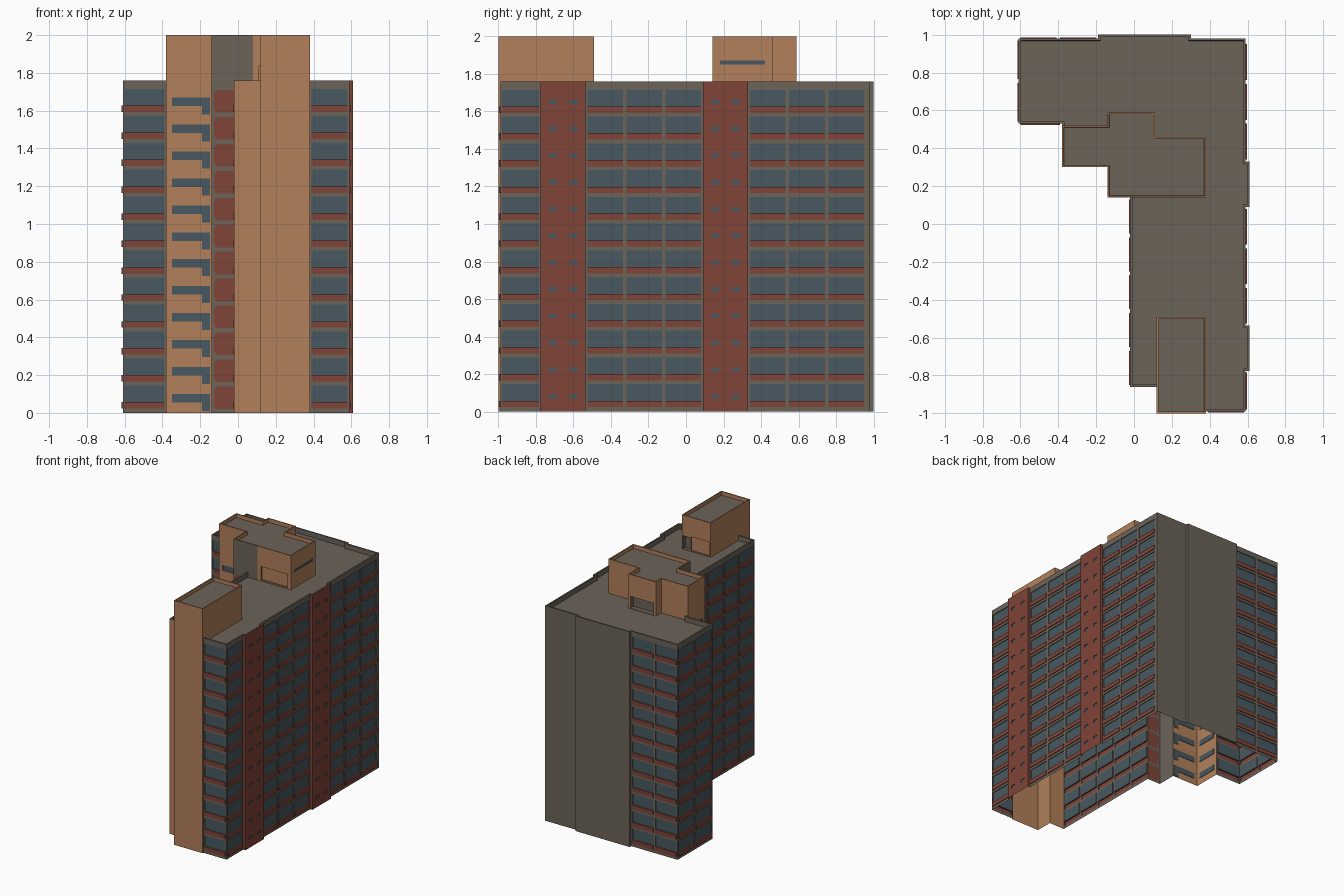
import bpy, bmesh
from mathutils import Vector

if "Cube" in bpy.data.objects:
    bpy.data.objects.remove(bpy.data.objects["Cube"])


def lin(c):
    c /= 255
    return c / 12.92 if c <= 0.04045 else ((c + 0.055) / 1.055) ** 2.4


def material(name, r, g, b):
    m = bpy.data.materials.new(name)
    m.diffuse_color = (lin(r), lin(g), lin(b), 1)
    m.use_nodes = True
    m.node_tree.nodes["Principled BSDF"].inputs["Base Color"].default_value = m.diffuse_color
    return m


MATS = [material("concrete_grey", 107, 99, 89), material("window_blue_grey", 72, 89, 97),
        material("brick_red", 128, 67, 55), material("tan_brick", 178, 128, 90)]
GREY, BLUE, RED, TAN = range(4)
FLOORS, PITCH, TOP, PENT = 12, 0.1427, 1.76, 2.0


def finish(bm, name):
    me = bpy.data.meshes.new(name)
    bm.to_mesh(me)
    bm.free()
    for m in MATS:
        me.materials.append(m)
    bpy.context.collection.objects.link(bpy.data.objects.new(name, me))


def wall(name, p, q, base, rects=(), z0=0.0, z1=TOP):
    """Wall sheet from p to q (outside on the right), cut by rects
    (u0, u1, z0, z1, material, inward depth)."""
    p, q = Vector((*p, 0)), Vector((*q, 0))
    length = (q - p).length
    d = (q - p) / length
    n = Vector((d.y, -d.x, 0))
    bm = bmesh.new()

    def quad(pts, mat):
        f = bm.faces.new([bm.verts.new(p + d * u + Vector((0, 0, z)) - n * k) for u, z, k in pts])
        f.material_index = mat

    us = sorted({round(v, 5) for r in rects for v in r[:2]} | {0, length})
    zs = sorted({round(v, 5) for r in rects for v in r[2:4]} | {z0, z1})
    for a, b in zip(us, us[1:]):
        for c, e in zip(zs, zs[1:]):
            mat, k = base, 0
            for r in rects:
                if r[0] < (a + b) / 2 < r[1] and r[2] < (c + e) / 2 < r[3]:
                    mat, k = r[4], r[5]
            quad([(a, c, k), (b, c, k), (b, e, k), (a, e, k)], mat)
    # reveals around recessed or raised panels
    for a, b, c, e, mat, k in rects:
        if k:
            ring = [(a, c), (b, c), (b, e), (a, e)]
            for s, t in zip(ring, ring[1:] + ring[:1]):
                quad([(*s, 0), (*t, 0), (*t, k), (*s, k)], mat if k < 0 else GREY)
    bmesh.ops.remove_doubles(bm, verts=bm.verts, dist=1e-5)
    finish(bm, name)


def per_floor(rects):
    return [(a, b, c + i * PITCH, e + i * PITCH, m, k)
            for i in range(FLOORS) for a, b, c, e, m, k in rects]


def bays(length, count):
    """Window over a raised red spandrel, in each bay and floor."""
    w, out = length / count, []
    for i in range(count):
        a, b = i * w + 0.01, (i + 1) * w - 0.01
        out += [(a, b, 0.023, 0.057, RED, -0.006), (a, b, 0.057, 0.146, BLUE, 0.006)]
    return per_floor(out)


def roof(name, outline, z, drop, rim, rim_mat):
    """Roof deck sunk behind a parapet."""
    bm = bmesh.new()
    f = bm.faces.new([bm.verts.new((x, y, z)) for x, y in outline])
    f.normal_update()
    f.material_index = rim_mat
    bmesh.ops.inset_region(bm, faces=[f], thickness=rim, use_even_offset=True, use_boundary=True)
    bmesh.ops.inset_region(bm, faces=[f], thickness=0.0005, depth=-drop,
                           use_even_offset=True, use_boundary=True)
    f.material_index = GREY
    finish(bm, name)


# ---- building outline, counter-clockwise: start point, wall name, base colour, panels
red_lights = per_floor([(a, a + 0.042, 0.07, 0.092, BLUE, 0.006) for a in (0.045, 0.155)])
stair_lights = per_floor([(0.03, 0.19, 0.055, 0.1, BLUE, 0.004), (0.19, 0.232, 0.01, 0.1, BLUE, 0.004)])
side_lights = per_floor([(0.03, 0.2, 0.055, 0.1, BLUE, 0.004)])
balcony_red = per_floor([(0.012, 0.12, 0.035, 0.125, RED, 0), (0.022, 0.12, 0.02, 0.14, RED, 0)])
SIDES = [
    ((0.12, -1.0), "tower_front", TAN, ()),
    ((0.38, -1.0), "tower_return", TAN, ()),
    ((0.38, -0.99), "wing_end", GREY, bays(0.21, 1)),
    ((0.59, -0.99), "right_wall_front", GREY, bays(0.215, 1)),
    ((0.59, -0.775), "front_bay_side_a", RED, ()),
    ((0.61, -0.775), "front_red_bay", RED, red_lights),
    ((0.61, -0.535), "front_bay_side_b", RED, ()),
    ((0.59, -0.535), "right_wall_middle", GREY, bays(0.625, 3)),
    ((0.59, 0.09), "back_bay_side_a", RED, ()),
    ((0.61, 0.09), "back_red_bay", RED, red_lights),
    ((0.61, 0.33), "back_bay_side_b", RED, ()),
    ((0.59, 0.33), "right_wall_back", GREY, bays(0.63, 3)),
    ((0.59, 0.98), "back_blank_wall", GREY, ()),
    ((0.30, 0.98), "back_slab_side_a", GREY, ()),
    ((0.30, 1.0), "back_slab", GREY, ()),
    ((-0.19, 1.0), "back_slab_side_b", GREY, ()),
    ((-0.19, 0.98), "back_window_wall", GREY, bays(0.42, 2)),
    ((-0.61, 0.98), "left_end_wall", GREY, bays(0.45, 2)),
    ((-0.61, 0.53), "left_front_wall", GREY, bays(0.23, 1)),
    ((-0.38, 0.53), "stair_side_wall", TAN, side_lights),
    ((-0.38, 0.30), "stair_front_wall", TAN, stair_lights),
    ((-0.14, 0.30), "core_side_wall", GREY, ()),
    ((-0.14, 0.14), "core_front_wall", GREY, balcony_red),
    ((-0.02, 0.14), "wing_left_wall", GREY, bays(1.0, 5)),
    ((-0.02, -0.86), "wing_front_wall", TAN, ()),
    ((0.12, -0.86), "tower_left", TAN, ()),
]
outline = [s[0] for s in SIDES]
for (p, name, base, rects), q in zip(SIDES, outline[1:] + outline[:1]):
    wall(name, p, q, base, rects)
roof("main_roof", outline, TOP, 0.04, 0.012, GREY)

# ---- rooftop core: walls rising from the roof deck
CORE = [(-0.38, 0.30), (-0.14, 0.30), (-0.14, 0.14), (0.08, 0.14), (0.38, 0.14), (0.38, 0.46),
        (0.11, 0.46), (0.11, 0.59), (-0.14, 0.59), (-0.14, 0.52), (-0.38, 0.52)]
core_panels = {3: [(0.03, 0.27, 1.73, 1.84, TAN, 0.012)],      # recessed front panel
               4: [(0.04, 0.28, 1.85, 1.872, BLUE, 0.004)],    # strip window
               7: [(0.02, 0.23, 1.725, 1.82, GREY, 0.04)]}     # sheltered doorway
for i, (p, q) in enumerate(zip(CORE, CORE[1:] + CORE[:1])):
    low = TOP if i in (0, 1) else 1.715
    wall(f"core_upper_wall_{i}", p, q, GREY if i in (1, 2) else TAN,
         core_panels.get(i, ()), low, PENT)
roof("core_roof", [c for c in CORE if c != (0.08, 0.14)], PENT, 0.03, 0.009, TAN)

# ---- rooftop tower at the front
TOWER = [(0.12, -1.0), (0.38, -1.0), (0.38, -0.49), (0.12, -0.49)]
for i, (p, q) in enumerate(zip(TOWER, TOWER[1:] + TOWER[:1])):
    door = [(0.01, 0.08, 1.725, 1.83, GREY, 0.03), (0.08, 0.25, 1.725, 1.84, TAN, 0.01)] if i == 2 else ()
    wall(f"tower_upper_wall_{i}", p, q, TAN, door, TOP if i == 0 else 1.715, PENT)
roof("tower_roof", TOWER, PENT, 0.03, 0.009, TAN)
